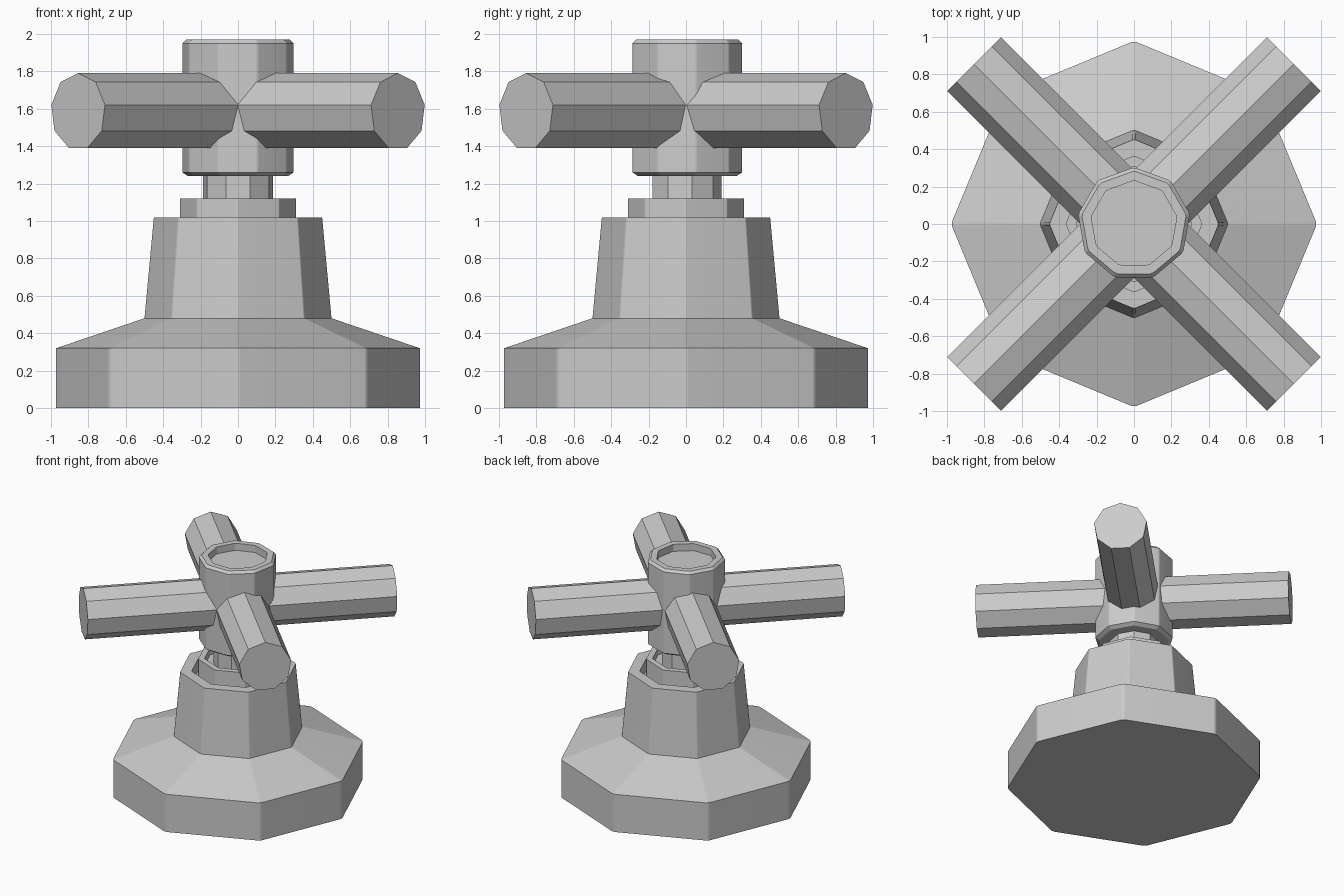
import bpy, bmesh
from math import sin, cos, pi, radians
from mathutils import Matrix

if "Cube" in bpy.data.objects:
    bpy.data.objects.remove(bpy.data.objects["Cube"])


def finish(name, bm, smooth=False):
    bmesh.ops.recalc_face_normals(bm, faces=bm.faces)
    mesh = bpy.data.meshes.new(name)
    bm.to_mesh(mesh)
    bm.free()
    ob = bpy.data.objects.new(name, mesh)
    bpy.context.collection.objects.link(ob)
    if smooth:
        bpy.ops.object.select_all(action='DESELECT')
        ob.select_set(True)
        bpy.context.view_layer.objects.active = ob
        bpy.ops.object.shade_smooth_by_angle(angle=radians(28))
        mod = ob.modifiers.new("face_weighted", 'WEIGHTED_NORMAL')
        mod.keep_sharp = True
    return ob


def lathe(name, profile, sides, chamfer=0.0):
    """Stack polygon rings (radius, z); chamfer splits each corner by +-degrees."""
    bm = bmesh.new()
    offsets = (-radians(chamfer), radians(chamfer)) if chamfer else (0,)
    angles = [pi / 2 + 2 * pi * i / sides + d for i in range(sides) for d in offsets]
    rings = [[bm.verts.new((r * cos(a), r * sin(a), z)) for a in angles]
             for r, z in profile]
    n = len(angles)
    for lo, hi in zip(rings, rings[1:]):
        for i in range(n):
            j = (i + 1) % n
            bm.faces.new((lo[i], lo[j], hi[j], hi[i]))
    bm.faces.new(rings[0])
    bm.faces.new(rings[-1])
    return finish(name, bm, chamfer > 0)


# Octagonal foot and tapered collar with a recessed mouth
lathe("base_body", [(0.972, 0), (0.972, 0.32), (0.50, 0.48), (0.45, 1.02),
                    (0.36, 1.02), (0.36, 0.92)], 8, 0.9)

# Packing nut inside the mouth, with a shallow dished top
lathe("packing_nut", [(0.31, 0.90), (0.31, 1.12), (0.26, 1.12), (0.26, 1.06)], 8, 0.9)

# Stem
lathe("stem", [(0.19, 1.0), (0.19, 1.30)], 9)

# Nine-sided hub with bevelled rims and dished cap
lathe("handle_hub", [(0.27, 1.24), (0.30, 1.26), (0.30, 1.95), (0.28, 1.97),
                     (0.23, 1.97), (0.23, 1.91)], 9, 2.0)

# Four nine-sided cross arms, ridge upward
R, LENGTH, HEIGHT = 0.206, 1.209, 1.585
for k in range(4):
    bm = bmesh.new()
    ends = [[bm.verts.new((x, R * sin(2 * pi * i / 9), R * cos(2 * pi * i / 9)))
             for i in range(9)] for x in (0.15, LENGTH)]
    for i in range(9):
        j = (i + 1) % 9
        bm.faces.new((ends[0][i], ends[0][j], ends[1][j], ends[1][i]))
    for end in ends:
        bm.faces.new(end)
    bm.transform(Matrix.Translation((0, 0, HEIGHT)) @
                 Matrix.Rotation(pi / 4 + k * pi / 2, 4, 'Z'))
    finish(f"handle_arm_{k + 1}", bm)
